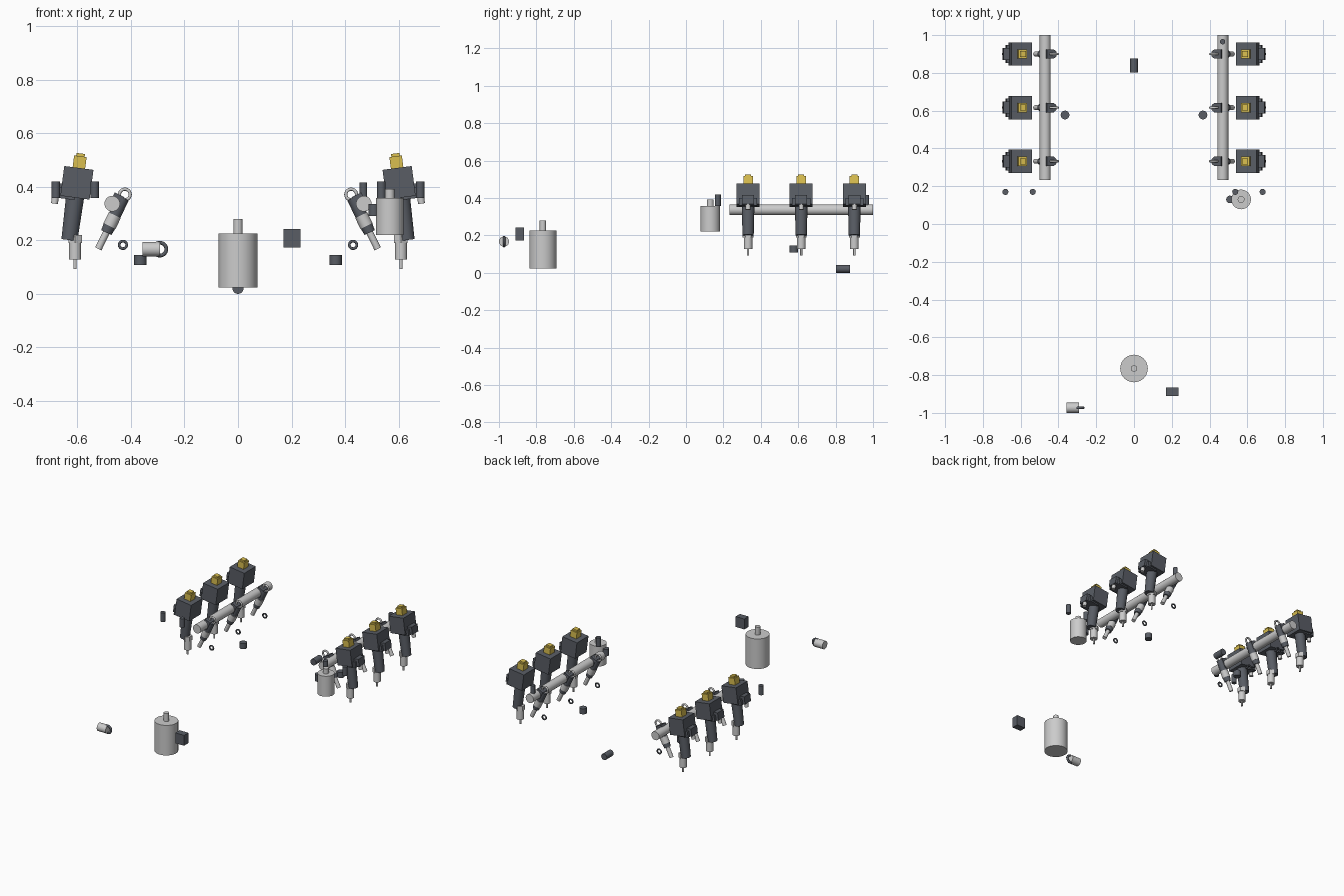
import bpy
from math import radians, atan2
from mathutils import Vector, Matrix

if "Cube" in bpy.data.objects:
    bpy.data.objects.remove(bpy.data.objects["Cube"])


def material(name, rgb):
    m = bpy.data.materials.new(name)
    m.diffuse_color = (*rgb, 1)
    m.use_nodes = True
    m.node_tree.nodes["Principled BSDF"].inputs["Base Color"].default_value = m.diffuse_color
    return m


DARK = material("dark_plastic", (0.10, 0.11, 0.13))
YELLOW = material("yellow_plastic", (0.70, 0.52, 0.08))


def finish(name, mat):
    o = bpy.context.object
    o.name = name
    if mat:
        o.data.materials.append(mat)
    return o


def rod(name, a, b, r1, r2=None, mat=None, sides=28):
    """Cylinder or cone between two points."""
    a, b = Vector(a), Vector(b)
    d = b - a
    bpy.ops.mesh.primitive_cone_add(vertices=sides, radius1=r1, radius2=r1 if r2 is None else r2,
                                    depth=d.length, location=(a + b) / 2,
                                    rotation=d.to_track_quat('Z', 'Y').to_euler())
    o = finish(name, mat)
    if sides > 8:
        bpy.ops.object.shade_smooth_by_angle(angle=radians(35))
    return o


def box(name, c, size, tilt=0, mat=None, bevel=0):
    bpy.ops.mesh.primitive_cube_add(size=1, location=c, rotation=(0, tilt, 0))
    o = finish(name, mat)
    o.scale = size
    bpy.ops.object.transform_apply(location=False, rotation=False, scale=True)
    if bevel:
        m = o.modifiers.new("bevel", 'BEVEL')
        m.width, m.segments = bevel, 1
    return o


def ring(name, c, major, minor, mat=DARK):
    bpy.ops.mesh.primitive_torus_add(location=c, rotation=(radians(90), 0, 0), major_radius=major,
                                     minor_radius=minor, major_segments=28, minor_segments=10)
    bpy.ops.object.shade_smooth()
    return finish(name, mat)


for s, side in ((-1, "left"), (1, "right")):
    # fuel rail
    rod(f"{side}_fuel_rail", (s * .47, .232, .337), (s * .47, 1, .337), .029)
    # cam sensors and knock sensor
    for x in (.536, .681):
        rod(f"{side}_cam_sensor", (s * x, .17, .358), (s * x, .17, .419), .016, mat=DARK)
    rod(f"{side}_knock_sensor", (s * .365, .577, .108), (s * .365, .577, .145), .023, mat=DARK)

    for y in (.332, .616, .900):
        # ignition coil, leaning inward at the top
        tilt = -s * radians(7.5)
        frame = Matrix.Translation((s * .602, y, .415)) @ Matrix.Rotation(tilt, 4, 'Y')

        def P(x, z, dy=0):
            return frame @ Vector((s * x, dy, z))

        box(f"{side}_coil_body", P(0, 0), (.11, .123, .112), tilt, DARK)
        box(f"{side}_coil_flange", P(.035, -.045), (.07, .097, .04), tilt, DARK)
        box(f"{side}_coil_ear", P(.06, -.035), (.055, .064, .05), tilt, DARK)
        rod(f"{side}_coil_bolt", P(.073, -.088), P(.073, -.05), .013)
        box(f"{side}_coil_connector", P(0, .074), (.047, .05, .052), tilt, YELLOW)
        box(f"{side}_coil_plug", P(0, .104), (.032, .032, .013), tilt, YELLOW)
        rod(f"{side}_coil_boot", P(0, -.216), P(0, -.05), .030, .034, DARK)
        # spark plug
        px = s * .609
        rod(f"{side}_spark_plug_hex", (px, y, .19), (px, y, .22), .029, sides=6)
        rod(f"{side}_spark_plug_shell", (px, y, .128), (px, y, .192), .023)
        rod(f"{side}_spark_plug_tip", (px, y, .093), (px, y, .13), .006)

        # injector, tilted through the rail
        low, top = Vector((s * .522, y, .168)), Vector((s * .423, y, .371))
        axis = (top - low).normalized()

        def Q(t):
            return low + axis * t

        lean = atan2(axis.x, axis.z)
        rod(f"{side}_injector_nozzle", Q(0), Q(.1), .013)
        rod(f"{side}_injector_lower", Q(.068), Q(.105), .021, .025, DARK)
        rod(f"{side}_injector_sleeve", Q(.095), Q(.14), .025)
        rod(f"{side}_injector_body", Q(.135), Q(.212), .023, mat=DARK)
        box(f"{side}_injector_connector", (s * .456, y, .342), (.04, .05, .062), lean, DARK)
        ring(f"{side}_injector_top_seal", Q(.226), .020, .006, None)
        ring(f"{side}_injector_seal", (s * .43, y, .183), .014, .005)

# rail pressure sensor
rod("rail_pressure_sensor", (.469, .965, .36), (.469, .965, .417), .014, mat=DARK)
# crank sensor
rod("crank_sensor", (0, .803, .021), (0, .876, .021), .021, mat=DARK)
# large canister
rod("large_canister", (0, -.765, .023), (0, -.765, .226), .073, sides=40)
rod("large_canister_neck", (0, -.765, .22), (0, -.765, .279), .017)
# small canister with side sensor
rod("small_canister", (.567, .13, .22), (.567, .13, .358), .052, sides=40)
rod("small_canister_neck", (.567, .13, .35), (.567, .13, .392), .018)
rod("small_canister_sensor", (.508, .13, .29), (.508, .13, .336), .02, mat=DARK)
# control box
box("control_box", (.202, -.888, .208), (.065, .046, .07), 0, DARK)
# regulator with ring
rod("regulator", (-.357, -.973, .167), (-.291, -.973, .167), .027)
ring("regulator_ring", (-.292, -.973, .167), .024, .007)
